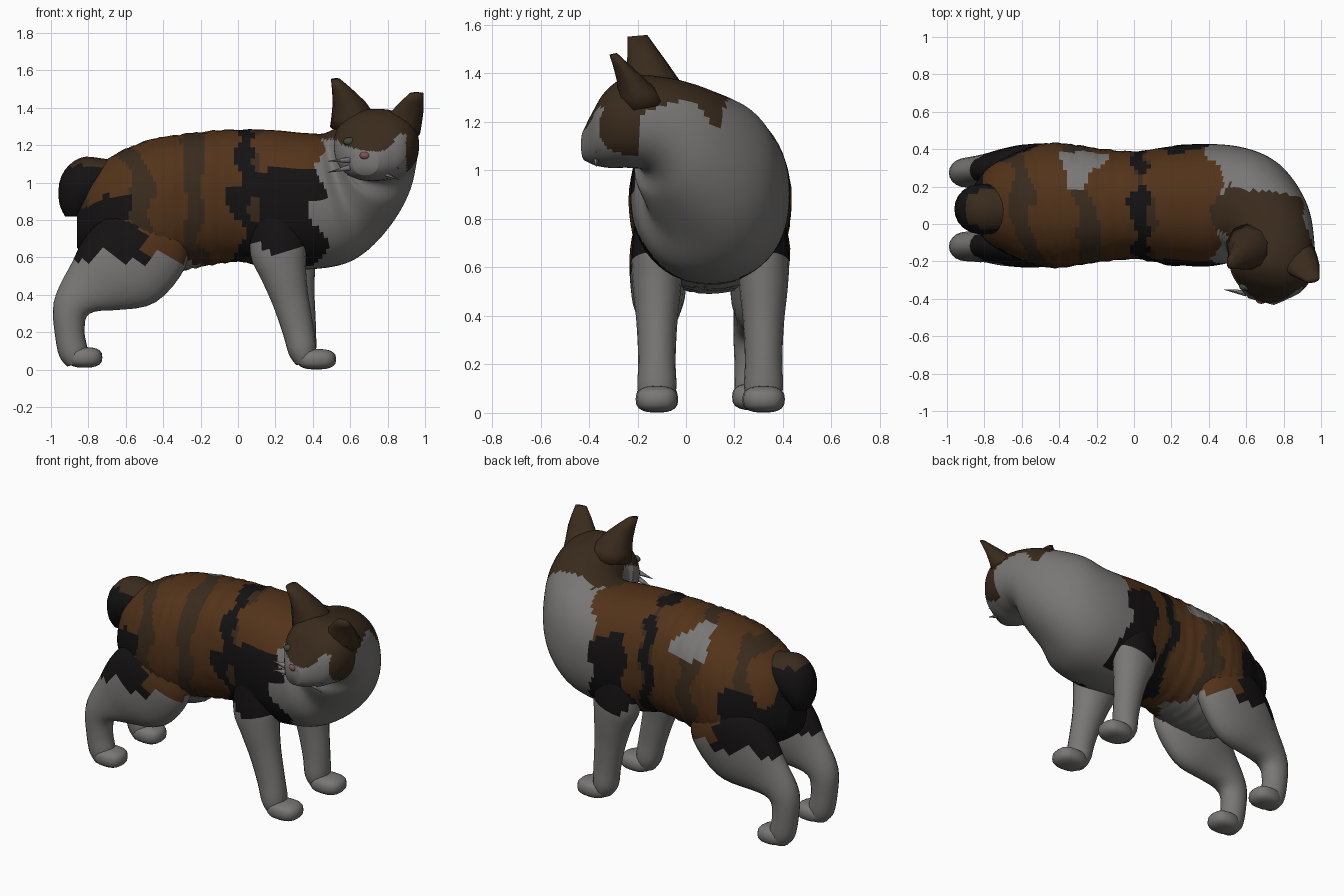
import bpy, bmesh, random
from math import sin, cos, pi, radians, copysign
from mathutils import Vector, Matrix

if "Cube" in bpy.data.objects:
    bpy.data.objects.remove(bpy.data.objects["Cube"])

random.seed(4)
MID = 0.1  # centre line of the trunk in y


def material(name, rgb):
    m = bpy.data.materials.new(name)
    m.diffuse_color = (*rgb, 1)
    m.use_nodes = True
    m.node_tree.nodes["Principled BSDF"].inputs["Base Color"].default_value = m.diffuse_color
    return m


GREY, ORANGE, BLACK, BROWN, PINK, GREEN = range(6)
MATS = [material("grey_fur", (.19, .185, .18)), material("orange_fur", (.085, .033, .010)),
        material("black_fur", (.007, .006, .006)), material("brown_fur", (.042, .024, .012)),
        material("pink_skin", (.22, .09, .08)), material("green_eye", (.05, .07, .035))]


def finish(name, bm, colour):
    """Turn a bmesh into a smooth object; colour is an index or a function of position."""
    bmesh.ops.recalc_face_normals(bm, faces=bm.faces)
    for f in bm.faces:
        f.smooth = True
        f.material_index = colour(f.calc_center_median()) if callable(colour) else colour
    me = bpy.data.meshes.new(name)
    bm.to_mesh(me)
    bm.free()
    for m in MATS:
        me.materials.append(m)
    ob = bpy.data.objects.new(name, me)
    bpy.context.collection.objects.link(ob)
    return ob


def spline(rings, steps):
    """Catmull-Rom interpolation of ring parameters."""
    out = []
    for i in range(len(rings) - 1):
        a, b, c, d = (rings[max(0, min(len(rings) - 1, i + k))] for k in (-1, 0, 1, 2))
        for s in range(steps):
            t = s / steps
            out.append([.5 * (2*q + (r - p)*t + (2*p - 5*q + 4*r - w)*t*t
                              + (3*q - p - 3*r + w)*t**3) for p, q, r, w in zip(a, b, c, d)])
    return out + [list(rings[-1])]


def soft_power(v, power):
    return copysign(abs(v)**power, v)


def tube(name, rings, colour, sides=20, steps=4, power=1.0, rough=None):
    """Loft rings of (x, y, z, yaw, pitch, half width, half height)."""
    bm = bmesh.new()
    loops = []
    for x, y, z, yaw, pitch, hw, hh in spline(rings, steps):
        w, p = radians(yaw), radians(pitch)
        side = Vector((-sin(w), cos(w), 0))
        up = Vector((-sin(p)*cos(w), -sin(p)*sin(w), cos(p)))
        fold = random.uniform(-.012, .012)  # ruffled fur folds run around the ring
        loop = []
        for k in range(sides):
            a = 2*pi*k/sides
            r = 1 + (fold + random.uniform(-.008, .008) if rough and rough(x) else 0)
            loop.append(bm.verts.new(Vector((x, y, z)) + (side*soft_power(cos(a), power)*hw
                                                          + up*soft_power(sin(a), power)*hh)*r))
        loops.append(loop)
    for l, m in zip(loops, loops[1:]):
        for k in range(sides):
            j = (k + 1) % sides
            bm.faces.new((l[k], l[j], m[j], m[k]))
    for l in (loops[0], loops[-1]):
        bmesh.ops.poke(bm, faces=[bm.faces.new(l)])
    return finish(name, bm, colour)


def blob(name, centre, radii, colour, power=1.0):
    """Ellipsoid, boxier when power is below one."""
    bm = bmesh.new()
    bmesh.ops.create_uvsphere(bm, u_segments=16, v_segments=10, radius=1)
    for v in bm.verts:
        v.co = [c + r*soft_power(q, power) for c, r, q in zip(centre, radii, v.co)]
    return finish(name, bm, colour)


def coat(p):
    """Patchy calico colouring of trunk, neck and head."""
    x, y, z = p
    n = .04*sin(17*y + 9*x) + .03*sin(23*z + 11*x)
    if y < -.2 and x > .48:                       # face
        return BROWN if z > 1.2 + n or x > .9 else GREY
    if x > .42 + n:                               # chest and neck
        return BROWN if z > 1.22 + n and y < .18 + n else GREY
    if z < .6 + n and x < -.25 or z < .56:        # belly
        return GREY
    if x > .12 + n:                               # shoulders
        return ORANGE if z > 1.08 + n else BLACK
    if x < -.56 + n and z < .93 + n:              # rump
        return BLACK
    if -.02 < x + n < .07:                        # band across the back
        return BLACK
    if y > .2 and z > 1.08 and -.36 < x + n < -.2:
        return GREY
    return BROWN if sin(19*x + 14*n + 3*y) > .45 else ORANGE


# Trunk, neck and turned head as one loft
trunk = [(-.86, .76, .10, .11), (-.79, .82, .19, .22), (-.70, .84, .25, .285),
         (-.55, .85, .31, .35), (-.40, .875, .335, .37), (-.20, .91, .305, .36),
         (0, .93, .29, .355), (.20, .91, .315, .37), (.36, .90, .328, .365)]
body = [(x, MID, z, 0, 0, hw, hh) for x, z, hw, hh in trunk]
body += [(.525, .10, .92, -8, 12, .315, .35), (.645, .08, 1.005, -25, 21, .275, .31),
         (.73, -.03, 1.115, -50, 26, .24, .25), (.75, -.14, 1.19, -76, 8, .22, .20),
         (.735, -.23, 1.20, -98, 0, .225, .19), (.71, -.31, 1.175, -104, 0, .195, .165),
         (.69, -.37, 1.135, -105, 0, .13, .115), (.68, -.415, 1.105, -105, 0, .07, .065)]
tube("body_and_head", body, coat, sides=56, steps=9, power=.9, rough=lambda x: -.65 < x < .1)

# Bobbed tail
tube("tail", [(-.60, .08, 1.00, 0, -180, .11, .11), (-.73, .08, 1.01, 0, -180, .13, .12),
              (-.80, .08, 1.01, 0, -160, .135, .13), (-.845, .08, .96, 0, -128, .13, .125),
              (-.87, .08, .88, 0, -95, .10, .085), (-.875, .08, .82, 0, -90, .06, .05)],
     lambda p: BROWN if p.z > 1.09 else BLACK)

# Legs: (x, z, pitch, half width, half depth)
fore = [(.20, .86, -78, .08, .13), (.215, .66, -74, .105, .155), (.245, .52, -70, .10, .125),
        (.28, .38, -70, .085, .10), (.32, .22, -73, .077, .085), (.345, .10, -78, .08, .075),
        (.36, .03, -85, .06, .05)]
hind = [(-.42, .80, -118, .08, .17), (-.50, .68, -120, .12, .255), (-.635, .525, -130, .115, .255),
        (-.775, .435, -133, .09, .17), (-.89, .33, -108, .08, .10), (-.90, .20, -85, .075, .08),
        (-.88, .09, -78, .075, .078), (-.865, .03, -75, .06, .05)]


def fore_colour(p):
    return BLACK if p.z > .64 + .03*sin(20*p.x) else GREY


def hind_colour(p):
    if p.z < .6 + .03*sin(25*p.x):
        return GREY
    return ORANGE if p.x > -.5 else BLACK


for label, s, lean, thigh_y, foot_y in (("right", -1, 0, -.11, -.12), ("left", 1, .05, .31, .275)):
    yf = MID + s*.22
    tube(f"front_leg_{label}", [(x + lean*min(1, max(0, (z - .1)*2.5)), yf, z, 0, p, w, h)
                                for x, z, p, w, h in fore], fore_colour)
    blob(f"front_paw_{label}", (.42, yf, .056), (.105, .088, .055), GREY, .75)
    tube(f"hind_leg_{label}", [(x, foot_y + (thigh_y - foot_y)*min(1, max(0, (z - .33)*3)),
                                z, 0, p, w, h) for x, z, p, w, h in hind], hind_colour)
    blob(f"hind_paw_{label}", (-.82, foot_y, .066), (.095, .085, .055), GREY, .75)

# Ears
tube("ear_right", [(.63, -.12, 1.30, -100, 80, .14, .13), (.595, -.16, 1.43, -100, 80, .09, .085),
                   (.52, -.20, 1.555, -100, 85, .024, .042)], BROWN, sides=10, steps=2)
tube("ear_left", [(.86, -.17, 1.26, -80, 80, .115, .11), (.905, -.235, 1.38, -80, 75, .088, .05),
                  (.955, -.30, 1.48, -80, 75, .036, .015)], BROWN, sides=10, steps=2)

# Face details
blob("nose", (.68, -.405, 1.145), (.03, .022, .022), PINK)
blob("eye_right", (.595, -.335, 1.22), (.033, .022, .022), GREEN)
blob("eye_left", (.772, -.35, 1.21), (.033, .022, .022), GREEN)


# Whisker tufts
def tuft(name, start, end):
    a, b = Vector(start), Vector(end)
    bm = bmesh.new()
    rot = (b - a).to_track_quat('Z', 'Y')
    bmesh.ops.create_cone(bm, cap_ends=True, segments=5, radius1=.018, radius2=.001,
                          depth=(b - a).length,
                          matrix=Matrix.LocRotScale((a + b)/2, rot, None))
    finish(name, bm, GREY)


for i, dz in enumerate((.03, -.01)):
    tuft(f"whisker_right_{i}", (.60, -.37, 1.09 + dz), (.48, -.35, 1.07 + 1.5*dz))
    tuft(f"whisker_left_{i}", (.76, -.37, 1.07 + dz), (.86, -.37, 1.03 + 1.5*dz))
